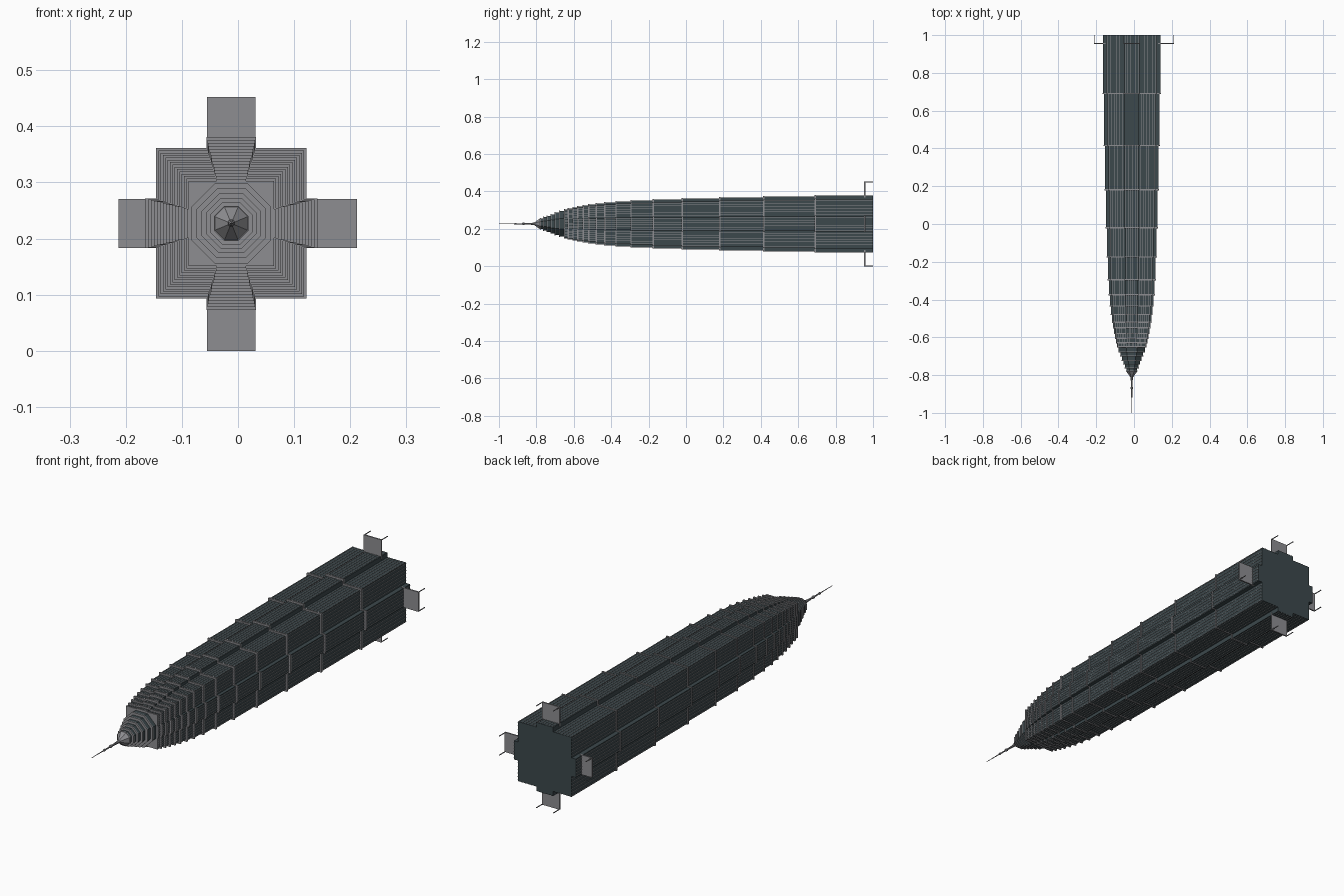
import bpy, bmesh, math
from mathutils import Matrix, Vector

cube = bpy.data.objects.get("Cube")
if cube:
    bpy.data.objects.remove(cube, do_unlink=True)

CX, CZ = -0.012, 0.227   # tower axis, which runs along y


def material(name, rgb):
    m = bpy.data.materials.new(name)
    m.use_nodes = True
    m.diffuse_color = (*rgb, 1)
    m.node_tree.nodes["Principled BSDF"].inputs["Base Color"].default_value = (*rgb, 1)
    return m


glass = material("dark slate glass", (0.045, 0.065, 0.072))
stone = material("grey stone", (0.27, 0.27, 0.285))


def finish(name, bm, mat):
    bmesh.ops.recalc_face_normals(bm, faces=bm.faces)
    me = bpy.data.meshes.new(name)
    bm.to_mesh(me)
    bm.free()
    me.materials.append(mat)
    ob = bpy.data.objects.new(name, me)
    bpy.context.collection.objects.link(ob)
    return ob


def prism(bm, outline, y0, y1, scale=1.0):
    """Extrude an outline around the axis from y0 to y1."""
    a = [bm.verts.new((CX + u, y0, CZ + v)) for u, v in outline]
    b = [bm.verts.new((CX + u * scale, y1, CZ + v * scale)) for u, v in outline]
    bm.faces.new(a)
    bm.faces.new(b)
    for i in range(len(a)):
        j = (i + 1) % len(a)
        bm.faces.new((a[i], a[j], b[j], b[i]))


def side_box(bm, k, t0, t1, r0, r1, y0, y1):
    """Box on side k: t runs across the side, r runs outward."""
    c, s = round(math.cos(k * math.pi / 2)), round(math.sin(k * math.pi / 2))
    corners = [(t0, r0), (t1, r0), (t1, r1), (t0, r1)]
    prism(bm, [(r * c - t * s, r * s + t * c) for t, r in corners], y0, y1)


def cross(half, bay, out):
    """Square plan with a shallow bay on each side."""
    quarter = [(half, -half), (half, -bay), (out, -bay), (out, bay), (half, bay)]
    pts = []
    for k in range(4):
        for u, v in quarter:
            for _ in range(k):
                u, v = -v, u
            pts.append((u, v))
    return pts


def octagon(apothem, sides=8):
    r = apothem / math.cos(math.pi / sides)
    return [(r * math.cos((i + 0.5) * 2 * math.pi / sides),
             r * math.sin((i + 0.5) * 2 * math.pi / sides)) for i in range(sides)]


# Stepped shaft: glass tiers, stone ledges and long stone ribs
tops = [0.69, 0.415, 0.18, -0.02, -0.175, -0.295, -0.375, -0.435,
        -0.48, -0.52, -0.55, -0.58, -0.605, -0.63, -0.65]
tiers, ledges, ribs = bmesh.new(), bmesh.new(), bmesh.new()
base, LIP, RIB = 1.0, 0.003, 0.0011
for i, top in enumerate(tops):
    f = i / (len(tops) - 1)
    half, out, bay = 0.131 - 0.058 * f, 0.151 - 0.075 * f, 0.041 - 0.018 * f
    prism(tiers, cross(half, bay, out), base, top)
    prism(ledges, cross(half + LIP, bay + LIP, out + LIP), top + 0.004, top - 0.003)
    for k in range(4):
        for n in range(6):
            t = bay * (-1 + 2 * (n + 0.5) / 6)
            side_box(ribs, k, t - RIB, t + RIB, out - 0.001, out + 0.0015, base, top)
            t = bay + (half - bay) * (n + 0.7) / 6
            for s in (-t, t):
                side_box(ribs, k, s - RIB, s + RIB, half - 0.001, half + 0.0015, base, top)
    base = top
finish("shaft_tiers", tiers, glass)
finish("shaft_ledges", ledges, stone)
finish("shaft_ribs", ribs, stone)

# Octagonal crown
crown, rims = bmesh.new(), bmesh.new()
for apothem, top in [(0.071, -0.677), (0.062, -0.70), (0.053, -0.722),
                     (0.045, -0.743), (0.038, -0.762), (0.031, -0.778)]:
    prism(crown, octagon(apothem - 0.002), base, top)
    prism(rims, octagon(apothem), top + 0.003, top - 0.002)
    base = top
finish("crown_tiers", crown, glass)
finish("crown_rims", rims, stone)

# Faceted cap and beaded spire
cap = bmesh.new()
prism(cap, octagon(0.030), -0.779, -0.812, 0.22)
finish("crown_cap", cap, stone)
spire = bmesh.new()
profile = [(-0.805, 0.007), (-0.83, 0.005), (-0.86, 0.0035), (-0.865, 0.006), (-0.873, 0.006),
           (-0.878, 0.003), (-0.905, 0.0028), (-0.909, 0.0045), (-0.915, 0.0045),
           (-0.919, 0.002), (-1.0, 0.001)]
for (y0, r0), (y1, r1) in zip(profile, profile[1:]):
    prism(spire, octagon(r0), y0, y1, r1 / r0)
finish("spire", spire, stone)

# Entrance canopies on corner posts
canopies = bmesh.new()
for k, reach in enumerate((0.224, 0.225, 0.201, 0.227)):
    side_box(canopies, k, -0.0435, 0.0435, 0.14, reach, 0.953, 0.959)
    for t in (-0.0435, 0.0405):
        side_box(canopies, k, t, t + 0.003, reach - 0.003, reach, 0.956, 1.0)
finish("entrance_canopies", canopies, stone)
